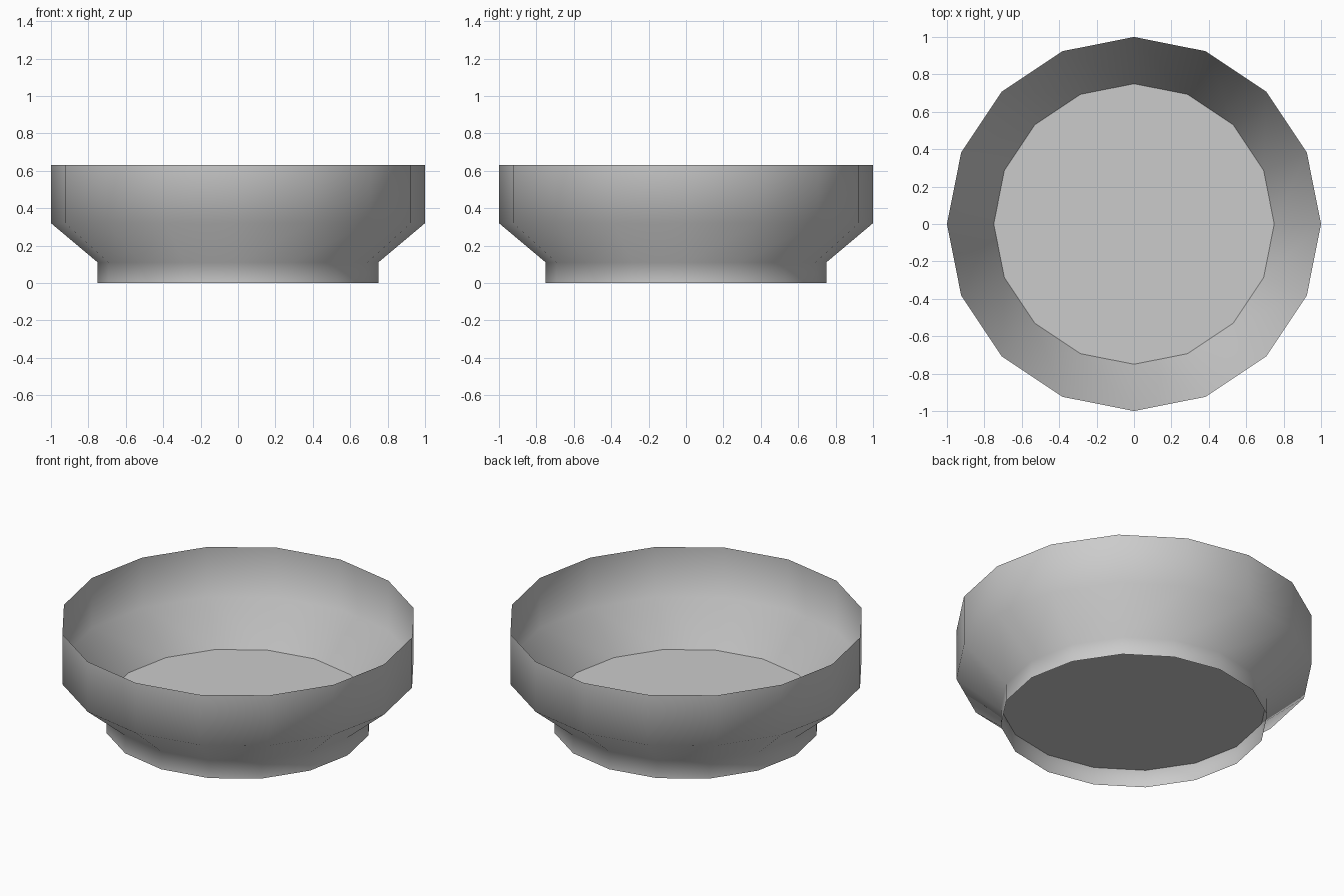
import bpy, math

if "Cube" in bpy.data.objects:
    bpy.data.objects.remove(bpy.data.objects["Cube"])

SIDES = 16


def ring(radius, z):
    return [(radius * math.cos(2 * math.pi * i / SIDES),
             radius * math.sin(2 * math.pi * i / SIDES), z) for i in range(SIDES)]


def add_object(name, verts, faces, smooth):
    mesh = bpy.data.meshes.new(name)
    mesh.from_pydata(verts, [], faces)
    mesh.polygons.foreach_set("use_smooth", [smooth] * len(faces))
    mesh.update()
    obj = bpy.data.objects.new(name, mesh)
    bpy.context.collection.objects.link(obj)
    return obj


# Thin outer wall: foot ring, flare and upright rim
profile = [(0.75, 0.0), (0.75, 0.11), (1.0, 0.32), (1.0, 0.63)]
verts = [p for r, z in profile for p in ring(r, z)]
faces = []
for k in range(len(profile) - 1):
    for i in range(SIDES):
        j = (i + 1) % SIDES
        a, b = k * SIDES, (k + 1) * SIDES
        faces.append((a + i, a + j, b + j, b + i))
add_object("bowl_wall", verts, faces, True)

# Flat floor raised above the open foot
add_object("bowl_floor", ring(0.75, 0.11), [tuple(range(SIDES))], False)
